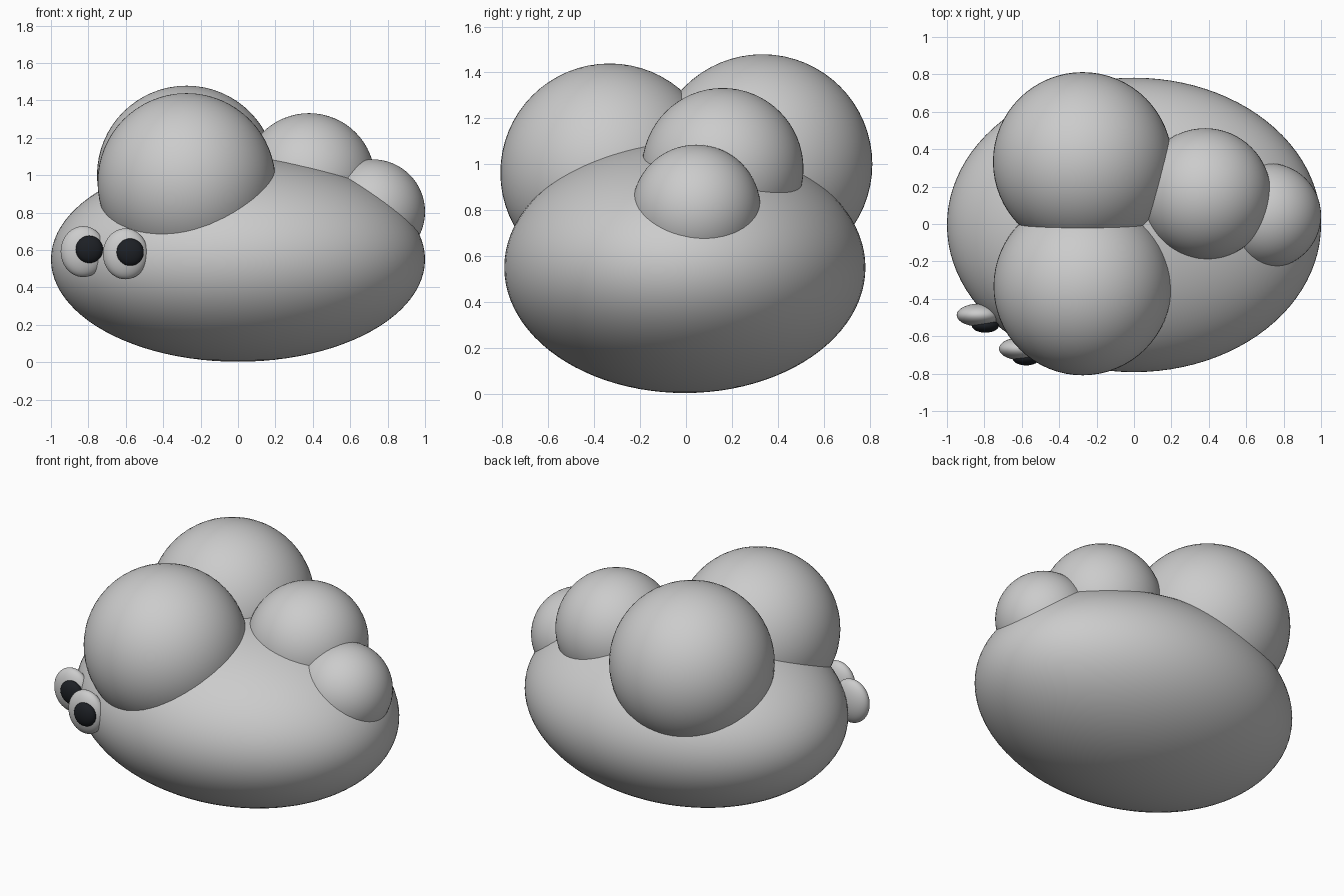
import bpy

if "Cube" in bpy.data.objects:
    bpy.data.objects.remove(bpy.data.objects["Cube"])


def ellipsoid(name, center, radii, segments=64, rings=32, material=None):
    """Smooth UV sphere scaled to the given radii."""
    bpy.ops.mesh.primitive_uv_sphere_add(segments=segments, ring_count=rings,
                                         radius=1, location=center)
    obj = bpy.context.object
    obj.name = name
    obj.scale = radii
    bpy.ops.object.transform_apply(location=False, rotation=False, scale=True)
    bpy.ops.object.shade_smooth()
    if material:
        obj.data.materials.append(material)
    return obj


black = bpy.data.materials.new("pupil_black")
black.diffuse_color = (0.012, 0.014, 0.018, 1)
black.use_nodes = True
black.node_tree.nodes["Principled BSDF"].inputs["Base Color"].default_value = black.diffuse_color

# Flattened main body
ellipsoid("body", (0, -0.005, 0.55), (1.0, 0.787, 0.547), 96, 48)

# Round lumps on the back, shrinking towards the tail
lumps = {
    "large_lump_back": ((-0.275, 0.333, 1.0), 0.479),
    "large_lump_front": ((-0.275, -0.333, 0.963), 0.476),
    "medium_lump": ((0.38, 0.16, 0.98), 0.352),
    "small_lump": ((0.72, 0.045, 0.805), 0.28),
}
for name, (center, r) in lumps.items():
    ellipsoid(name, center, (r, r, r))

# Bulging eyes with dark pupils
eyes = {
    "left": ((-0.828, -0.487, 0.592), (-0.795, -0.542, 0.604)),
    "right": ((-0.602, -0.667, 0.580), (-0.577, -0.717, 0.589)),
}
for side, (eye, pupil) in eyes.items():
    ellipsoid(side + "_eye", eye, (0.12, 0.061, 0.136), 48, 24)
    ellipsoid(side + "_pupil", pupil, (0.073, 0.039, 0.073), 32, 16, black)
